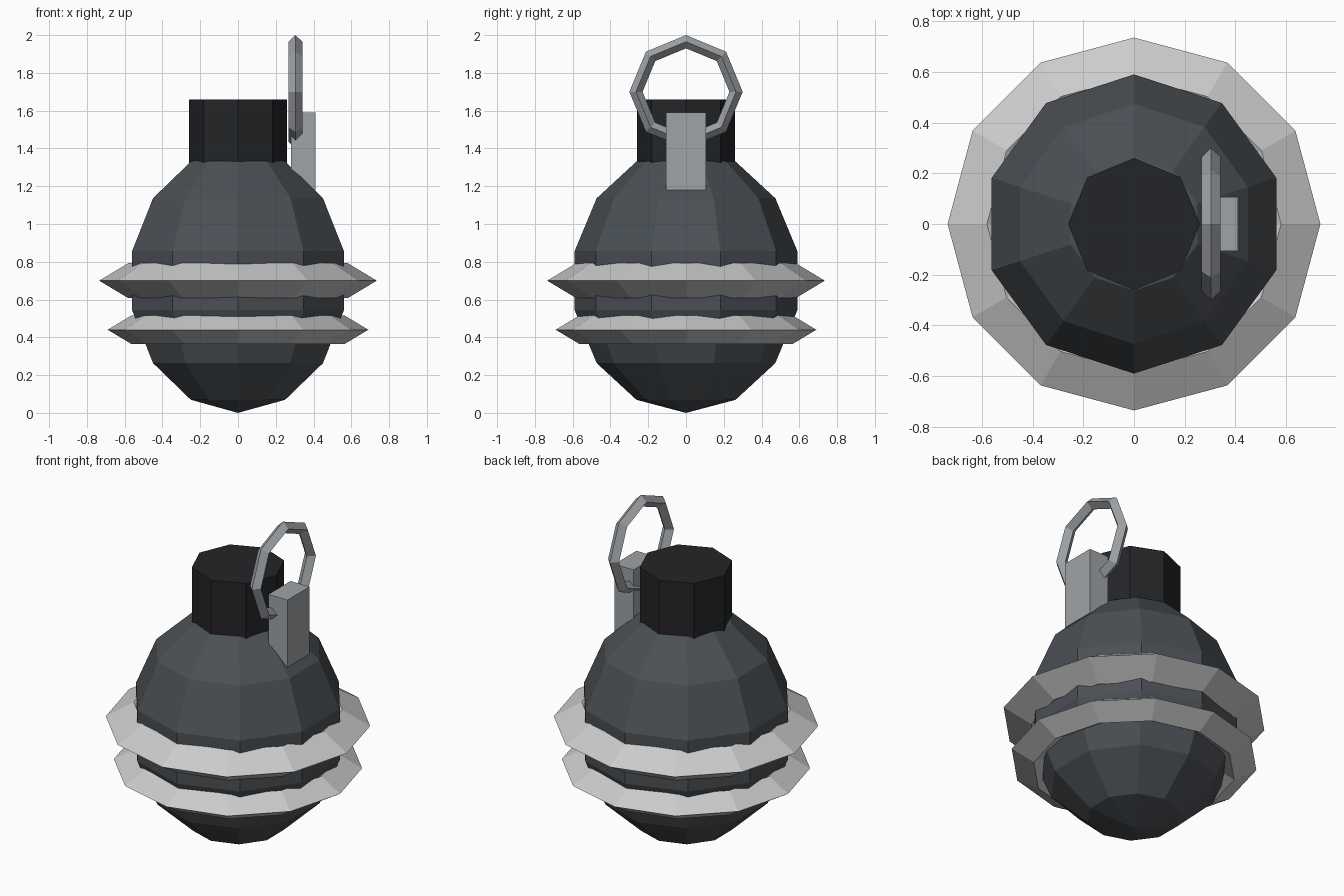
import bpy, bmesh
from math import sin, cos, pi
from mathutils import Matrix

if "Cube" in bpy.data.objects:
    bpy.data.objects.remove(bpy.data.objects["Cube"])


def material(name, rgb):
    m = bpy.data.materials.new(name)
    m.diffuse_color = (*rgb, 1)
    m.use_nodes = True
    m.node_tree.nodes["Principled BSDF"].inputs["Base Color"].default_value = m.diffuse_color
    return m


def finish(name, bm, mat=None):
    bmesh.ops.recalc_face_normals(bm, faces=bm.faces)
    me = bpy.data.meshes.new(name)
    bm.to_mesh(me)
    bm.free()
    ob = bpy.data.objects.new(name, me)
    bpy.context.collection.objects.link(ob)
    if mat:
        me.materials.append(mat)
    return ob


def lathe(name, profile, sides, mat=None, closed=False, matrix=None):
    """Spin (radius, z) points about z, first vertex on +y; open profiles are capped."""
    bm = bmesh.new()
    rings = []
    for r, z in profile:
        if r < 1e-5:
            rings.append([bm.verts.new((0, 0, z))] * sides)
        else:
            rings.append([bm.verts.new((r * sin(2 * pi * i / sides), r * cos(2 * pi * i / sides), z))
                          for i in range(sides)])
    pairs = list(zip(rings, rings[1:]))
    if closed:
        pairs.append((rings[-1], rings[0]))
    for a, b in pairs:
        for i in range(sides):
            j = (i + 1) % sides
            bm.faces.new(list(dict.fromkeys((a[i], a[j], b[j], b[i]))))
    if not closed:
        for ring in (rings[0], rings[-1]):
            if ring[0] is not ring[1]:
                bm.faces.new(ring)
    if matrix:
        bm.transform(matrix)
    return finish(name, bm, mat)


def diamond(radius, z, half_width, half_height):
    return [(radius + half_width, z), (radius, z + half_height),
            (radius - half_width, z), (radius, z - half_height)]


dark = material("dark_shell", (0.07, 0.08, 0.09))
black = material("black_neck", (0.017, 0.018, 0.021))
steel = material("steel", (0.35, 0.37, 0.39))

# Body: faceted sphere, 10 sides and 7 bands
body = [(0.605 * sin(pi * k / 7), 0.7 - 0.7 * cos(pi * k / 7)) for k in range(8)]
lathe("body", body, 10, dark)

# Neck
lathe("neck", [(0.26, 1.3), (0.26, 1.66)], 8, black)

# Two sharp-edged bands
lathe("upper_band", diamond(0.58, 0.7, 0.155, 0.093), 12, closed=True)
lathe("lower_band", diamond(0.565, 0.44, 0.125, 0.075), 12, closed=True)

# Lever block beside the neck
bm = bmesh.new()
bmesh.ops.create_cube(bm, size=1, matrix=Matrix.Translation((0.345, 0, 1.385))
                      @ Matrix.Diagonal((0.13, 0.214, 0.41, 1)))
finish("lever", bm, steel)

# Pull ring, standing upright
lathe("pull_ring", diamond(0.265, 0, 0.035, 0.037), 8, steel, True,
      Matrix.Translation((0.304, 0, 1.7)) @ Matrix.Rotation(pi / 2, 4, 'Y'))
